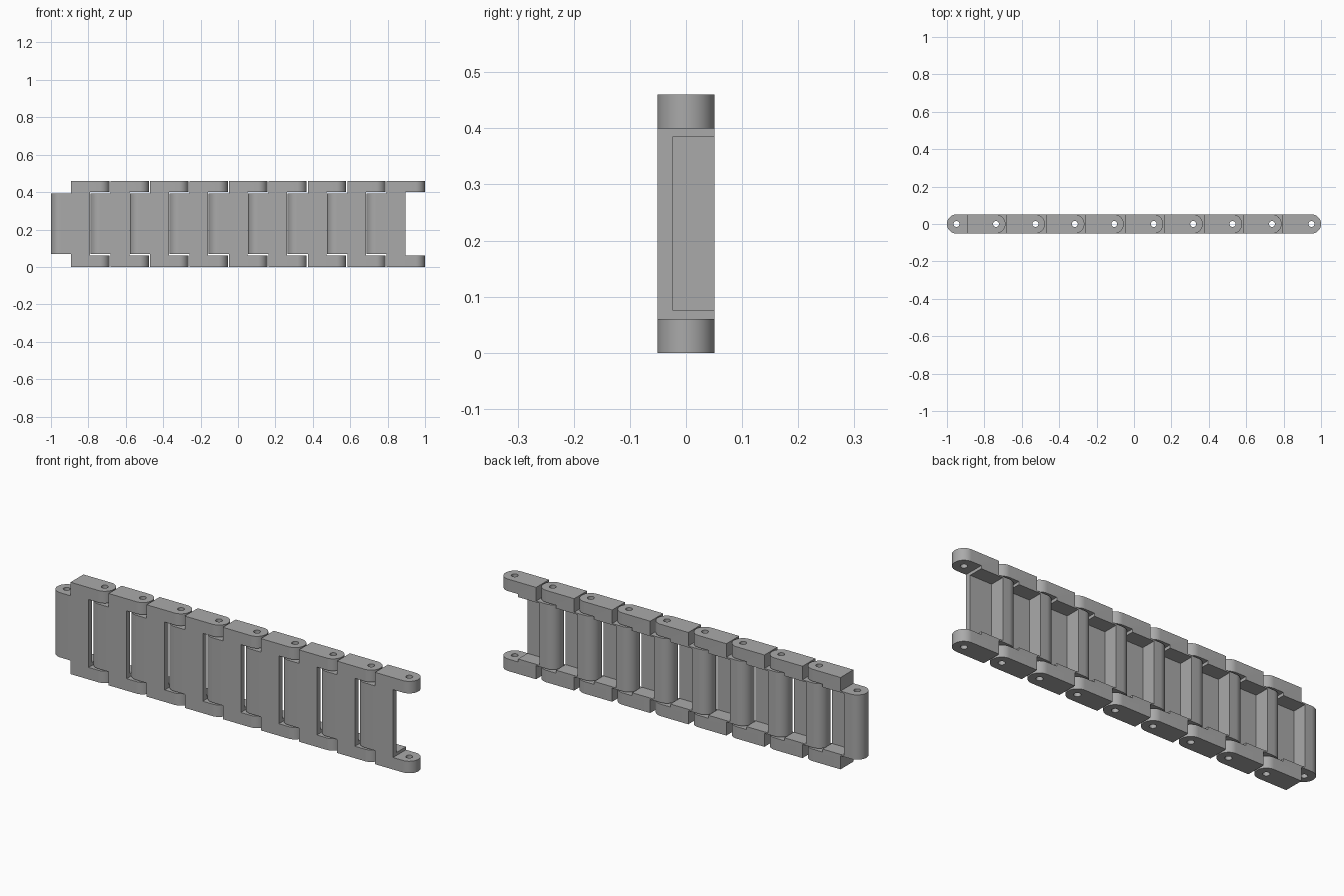
import bpy, bmesh, math

cube = bpy.data.objects.get("Cube")
if cube:
    bpy.data.objects.remove(cube)

LINKS = 9
R = 0.051                        # half thickness, and radius of the rounded ends
PITCH = (2 - 2 * R) / LINKS      # distance between pin holes
HEIGHT = 0.46
SHOULDER = 0.057                 # where the full-height body starts
BODY_END = 0.157                 # where the body stops and the prongs go on

grey = bpy.data.materials.new("steel grey")
grey.use_nodes = True
colour = (0.40, 0.40, 0.40, 1)
grey.diffuse_color = colour
grey.node_tree.nodes["Principled BSDF"].inputs["Base Color"].default_value = colour


def prism(name, outline, z0, z1):
    """Extrude a counter-clockwise outline from z0 to z1."""
    bm = bmesh.new()
    base = bm.faces.new([bm.verts.new((x, y, z0)) for x, y in outline])
    top = bmesh.ops.extrude_face_region(bm, geom=[base])["geom"]
    bmesh.ops.translate(bm, vec=(0, 0, z1 - z0),
                        verts=[v for v in top if isinstance(v, bmesh.types.BMVert)])
    bmesh.ops.recalc_face_normals(bm, faces=bm.faces)
    mesh = bpy.data.meshes.new(name)
    bm.to_mesh(mesh)
    bm.free()
    mesh.materials.append(grey)
    obj = bpy.data.objects.new(name, mesh)
    bpy.context.collection.objects.link(obj)
    return obj


def arc(cx, radius, start, end, steps):
    angles = [math.radians(start + (end - start) * i / steps) for i in range(steps + 1)]
    return [(cx + radius * math.cos(a), radius * math.sin(a)) for a in angles]


def rect(x0, x1, y0, y1):
    return [(x0, y0), (x1, y0), (x1, y1), (x0, y1)]


# Body with rounded prong end, and the narrower tongue that sits between prongs
body = prism("link_body", [(SHOULDER, R), (SHOULDER, -R)] + arc(PITCH, R, -90, 90, 24), 0, HEIGHT)
tongue = prism("tongue", arc(0, R, 90, 270, 24) + [(0.08, -R), (0.08, R)], 0.068, 0.392)

# Slot between the prongs, pocket in the back, and pin holes
slot = prism("slot_cutter", rect(BODY_END, 0.4, -0.1, 0.1), 0.06, 0.40)
pocket = prism("pocket_cutter", rect(0.037, 0.3, -0.023, 0.1), 0.075, 0.385)
holes = [prism("hole_cutter", arc(x, 0.016, 0, 345, 23), -0.1, 0.6) for x in (0, PITCH)]

helpers = [tongue, slot, pocket] + holes
for helper in helpers:
    mod = body.modifiers.new(helper.name, 'BOOLEAN')
    mod.operation = 'UNION' if helper is tongue else 'DIFFERENCE'
    mod.solver = 'EXACT'
    mod.object = helper
    helper.hide_render = True

bpy.context.view_layer.update()
evaluated = body.evaluated_get(bpy.context.evaluated_depsgraph_get())
link_mesh = bpy.data.meshes.new_from_object(evaluated)
link_mesh.name = "chain_link"
for helper in helpers + [body]:
    bpy.data.objects.remove(helper)

# Repeat the link along the chain
for i in range(LINKS):
    link = bpy.data.objects.new(f"chain_link_{i + 1}", link_mesh)
    link.location.x = -1 + R + i * PITCH
    bpy.context.collection.objects.link(link)

bpy.ops.object.select_all(action='DESELECT')
link.select_set(True)
bpy.context.view_layer.objects.active = link
bpy.ops.object.shade_smooth_by_angle(angle=math.radians(30))
